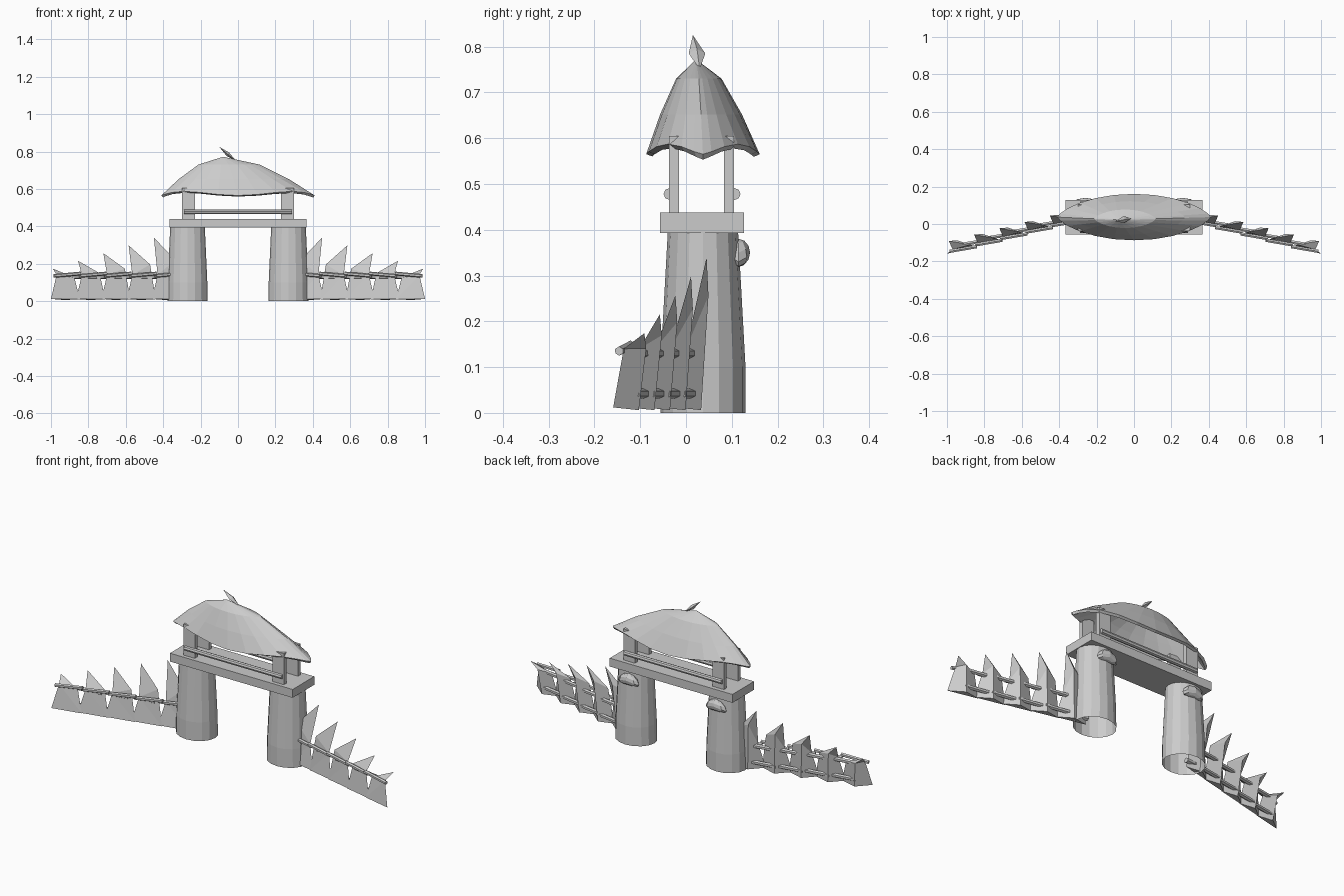
import bpy, bmesh, math
from mathutils import Vector

if "Cube" in bpy.data.objects:
    bpy.data.objects.remove(bpy.data.objects["Cube"])

stone = bpy.data.materials.new("plain_grey")
stone.use_nodes = True
GREY = (0.6, 0.6, 0.6, 1)
stone.diffuse_color = GREY
stone.node_tree.nodes["Principled BSDF"].inputs["Base Color"].default_value = GREY


def finish(name, bm):
    bmesh.ops.recalc_face_normals(bm, faces=bm.faces)
    me = bpy.data.meshes.new(name)
    bm.to_mesh(me)
    bm.free()
    me.materials.append(stone)
    ob = bpy.data.objects.new(name, me)
    bpy.context.collection.objects.link(ob)
    return ob


def box(name, lo, hi):
    bm = bmesh.new()
    bmesh.ops.create_cube(bm, size=1)
    for v in bm.verts:
        v.co = [a + (b - a) * (c + 0.5) for a, b, c in zip(lo, hi, v.co)]
    return finish(name, bm)


def rod(name, start, end, radius, sides=6):
    a, b = Vector(start), Vector(end)
    bm = bmesh.new()
    bmesh.ops.create_cone(bm, cap_ends=True, segments=sides, radius1=radius,
                          radius2=radius, depth=(b - a).length)
    turn = (b - a).to_track_quat('Z', 'Y')
    for v in bm.verts:
        v.co = turn @ v.co + (a + b) / 2
    return finish(name, bm)


def loft(bm, rings):
    loops = [[bm.verts.new(p) for p in ring] for ring in rings]
    n = len(loops[0])
    for low, high in zip(loops, loops[1:]):
        for i in range(n):
            j = (i + 1) % n
            bm.faces.new((low[i], low[j], high[j], high[i]))
    return loops


# Tapered oval tower, open underneath
def tower(name, s):
    bm = bmesh.new()
    rings = []
    for z, rx, ry in ((0, .108, .093), (.1, .106, .093), (.41, .092, .076)):
        rings.append([(s * .27 + rx * math.cos(k * math.tau / 16),
                       .037 + ry * math.sin(k * math.tau / 16), z) for k in range(16)])
    loops = loft(bm, rings)
    bm.faces.new(loops[-1])
    return finish(name, bm)


# Small shell-like bulge on the rear of a tower
def awning(name, s):
    bm = bmesh.new()
    bmesh.ops.create_uvsphere(bm, u_segments=8, v_segments=6, radius=1)
    for v in bm.verts:
        x, y, z = v.co
        v.co = (s * .26 + .062 * x, .115 + .025 * y, .35 + .03 * z - .02 * x * x)
    return finish(name, bm)


# Fang-shaped fence plank: flat front, ridged back
def plank(name, s, tx, ty, h, drop):
    pts = ((-.145, -.03, .01), (.01, -.068, .012), (-.02, -.045, .14), (0, 0, h),
           (-.115, -.02, h - drop), (-.06, -.012, .006), (-.045, .004, h - drop * .7))
    faces = ((0, 1, 2), (0, 2, 4), (2, 3, 4), (0, 4, 6, 5), (4, 3, 6),
             (3, 2, 6), (2, 1, 5, 6), (0, 5, 1))
    bm = bmesh.new()
    vs = [bm.verts.new((s * (tx + x), ty + y, z)) for x, y, z in pts]
    for f in faces:
        bm.faces.new([vs[i] for i in f])
    return finish(name, bm)


for side, s in (("left", 1), ("right", -1)):
    tower(side + "_tower", s)
    awning(side + "_awning", s)
    # Posts carrying the roof
    for place, y in (("front", -.026), ("back", .094)):
        box(f"{side}_{place}_post", (s * .265 - .034, y - .011, .43),
            (s * .265 + .034, y + .011, .605))
    # Descending fence with its rails
    for i in range(5):
        tx, ty, h = .45 + .135 * i, .045 - .034 * i, .34 - .0415 * i
        plank(f"{side}_plank_{i + 1}", s, tx, ty, h, .12 - .018 * i)
        tag = f"{side}_rail_{i + 1}"
        rod(tag + "_front", (s * (tx - .15), ty - .03, .148),
            (s * (tx - .005), ty - .055, .135), .01)
        if i < 4:
            for level, z in (("upper", .13), ("lower", .042)):
                rod(f"{tag}_{level}", (s * (tx - .1), ty - .025, z),
                    (s * (tx + .08), ty - .055, z), .011)
    rod(side + "_anchor_rail", (s * .3, .02, .042), (s * .4, .012, .042), .013)

# Platform and handrails
box("platform", (-.365, -.057, .393), (.365, .127, .438))
for place, y in (("front", -.036), ("back", .106)):
    rod(place + "_handrail", (-.29, y, .478), (.29, y, .478), .013, 8)

# Lens-shaped hollow roof with a wavy eave and an off-centre peak
SEG = 24
apex = Vector((-.08, .022, .772))
rim = []
for k in range(SEG):
    a = k * math.tau / SEG
    sn = math.sin(a)
    rim.append(Vector((.41 * math.cos(a), .037 + .124 * math.copysign(abs(sn) ** 1.4, sn),
                       .576 - .011 * math.cos(4 * a))))
bm = bmesh.new()
rings = []
for r, z in ((1, None), (.72, .652), (.4, .73)):
    ring = [apex.lerp(p, r) for p in rim]
    if z:
        for p in ring:
            p.z = z
    rings.append(ring)
loops = loft(bm, rings)
top = bm.verts.new(apex)
for k in range(SEG):
    bm.faces.new((loops[-1][k], loops[-1][(k + 1) % SEG], top))
roof = finish("roof", bm)
shell = roof.modifiers.new("thickness", 'SOLIDIFY')
shell.thickness = .014
shell.offset = -1

# Leaf-shaped finial
bm = bmesh.new()
base, tip = bm.verts.new((-.01, .03, .75)), bm.verts.new((-.1, .015, .825))
ring = [bm.verts.new(p) for p in ((-.055, .006, .785), (-.048, .024, .795),
                                  (-.055, .042, .785), (-.06, .024, .775))]
for k in range(4):
    for end in (base, tip):
        bm.faces.new((ring[k], ring[(k + 1) % 4], end))
finish("roof_finial", bm)
